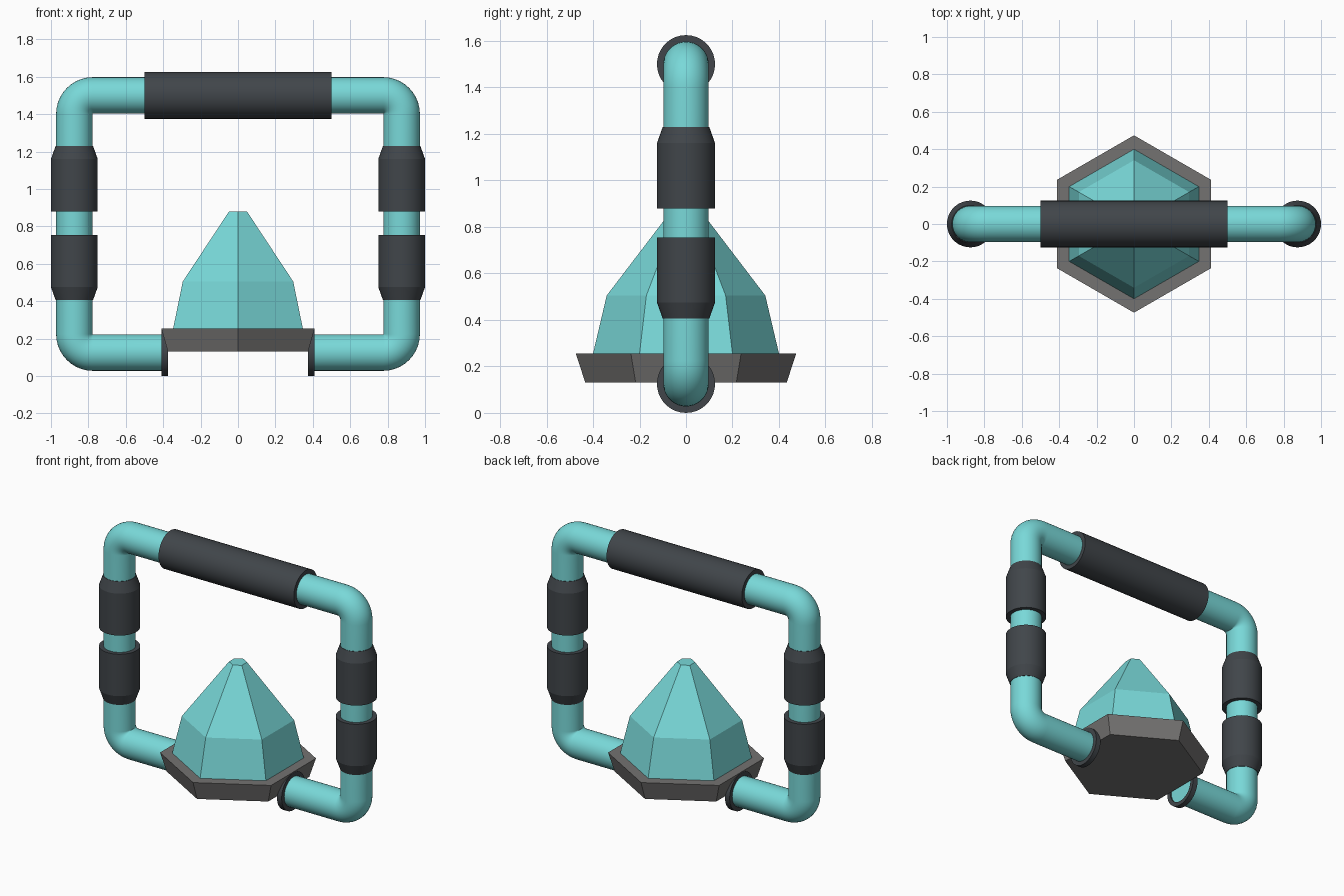
import bpy, bmesh
from math import sin, cos, pi, radians
from mathutils import Vector

cube = bpy.data.objects.get("Cube")
if cube:
    bpy.data.objects.remove(cube, do_unlink=True)


def material(name, rgb, roughness=0.6):
    m = bpy.data.materials.new(name)
    m.use_nodes = True
    m.diffuse_color = (*rgb, 1)
    bsdf = m.node_tree.nodes["Principled BSDF"]
    bsdf.inputs["Base Color"].default_value = (*rgb, 1)
    bsdf.inputs["Roughness"].default_value = roughness
    return m


teal = material("teal", (0.19, 0.69, 0.69))
charcoal = material("charcoal", (0.052, 0.06, 0.068))
grey = material("warm grey", (0.175, 0.17, 0.167))


def sweep(name, stations, mat, sides=36, closed=False):
    """Skin round sections; each station is (centre, axis, radius), axes lie in the xz plane."""
    bm = bmesh.new()
    rings = []
    for centre, axis, radius in stations:
        side = Vector((0, 1, 0))
        across = side.cross(Vector(axis).normalized())
        rings.append([bm.verts.new(Vector(centre) + radius * (cos(a) * side + sin(a) * across))
                      for a in (2 * pi * i / sides for i in range(sides))])
    pairs = list(zip(rings, rings[1:]))
    if closed:
        pairs.append((rings[-1], rings[0]))
    else:
        bm.faces.new(rings[0])
        bm.faces.new(rings[-1])
    for low, high in pairs:
        for i in range(sides):
            j = (i + 1) % sides
            bm.faces.new((low[i], low[j], high[j], high[i]))
    bmesh.ops.recalc_face_normals(bm, faces=bm.faces)
    mesh = bpy.data.meshes.new(name)
    bm.to_mesh(mesh)
    bm.free()
    mesh.materials.append(mat)
    mesh.shade_smooth()
    mesh.set_sharp_from_angle(angle=radians(18))
    obj = bpy.data.objects.new(name, mesh)
    bpy.context.collection.objects.link(obj)
    return obj


X, Z = (1, 0, 0), (0, 0, 1)
PIPE, SLEEVE = 0.0975, 0.125
SIDE, LOW, HIGH, BEND = 0.875, 0.125, 1.5, 0.099

# Pipe frame: open loop with four rounded corners
path = [((-0.385, 0, LOW), (-1, 0, 0), PIPE)]
corners = [(-1, LOW + BEND, -pi / 2), (-1, HIGH - BEND, -pi),
           (1, HIGH - BEND, pi / 2), (1, LOW + BEND, 0)]
STEPS = 10
for sign, z, start in corners:
    for k in range(STEPS + 1):
        a = start - k / STEPS * pi / 2
        centre = (sign * (SIDE - BEND) + BEND * cos(a), 0, z + BEND * sin(a))
        path.append((centre, (sin(a), 0, -cos(a)), PIPE))
path.append(((0.385, 0, LOW), (-1, 0, 0), PIPE))
sweep("pipe_frame", path, teal)

# Top grip
sweep("top_grip", [((x, 0, HIGH), X, SLEEVE) for x in (-0.5, 0.5)], charcoal)

# Side sleeves and end flanges
for label, s in (("left", 1), ("right", -1)):
    for part, profile in (
            ("upper", ((0.88, SLEEVE), (1.16, SLEEVE), (1.23, 0.1))),
            ("lower", ((0.405, 0.1), (0.475, SLEEVE), (0.755, SLEEVE)))):
        sweep(f"{label}_{part}_sleeve",
              [((s * SIDE, 0, z), Z, r) for z, r in profile], charcoal)
    ring = ((0.375, PIPE), (0.375, SLEEVE), (0.41, SLEEVE), (0.41, PIPE))
    sweep(f"{label}_end_flange", [((s * x, 0, LOW), X, r) for x, r in ring],
          charcoal, closed=True)

# Hexagonal base tray and faceted cone
sweep("hex_base", [((0, 0, z), Z, r) for z, r in ((0.13, 0.433), (0.255, 0.474))],
      grey, sides=6)
sweep("faceted_cone",
      [((0, 0, z), Z, r) for z, r in ((0.255, 0.4), (0.505, 0.341), (0.88, 0.055))],
      teal, sides=6)
